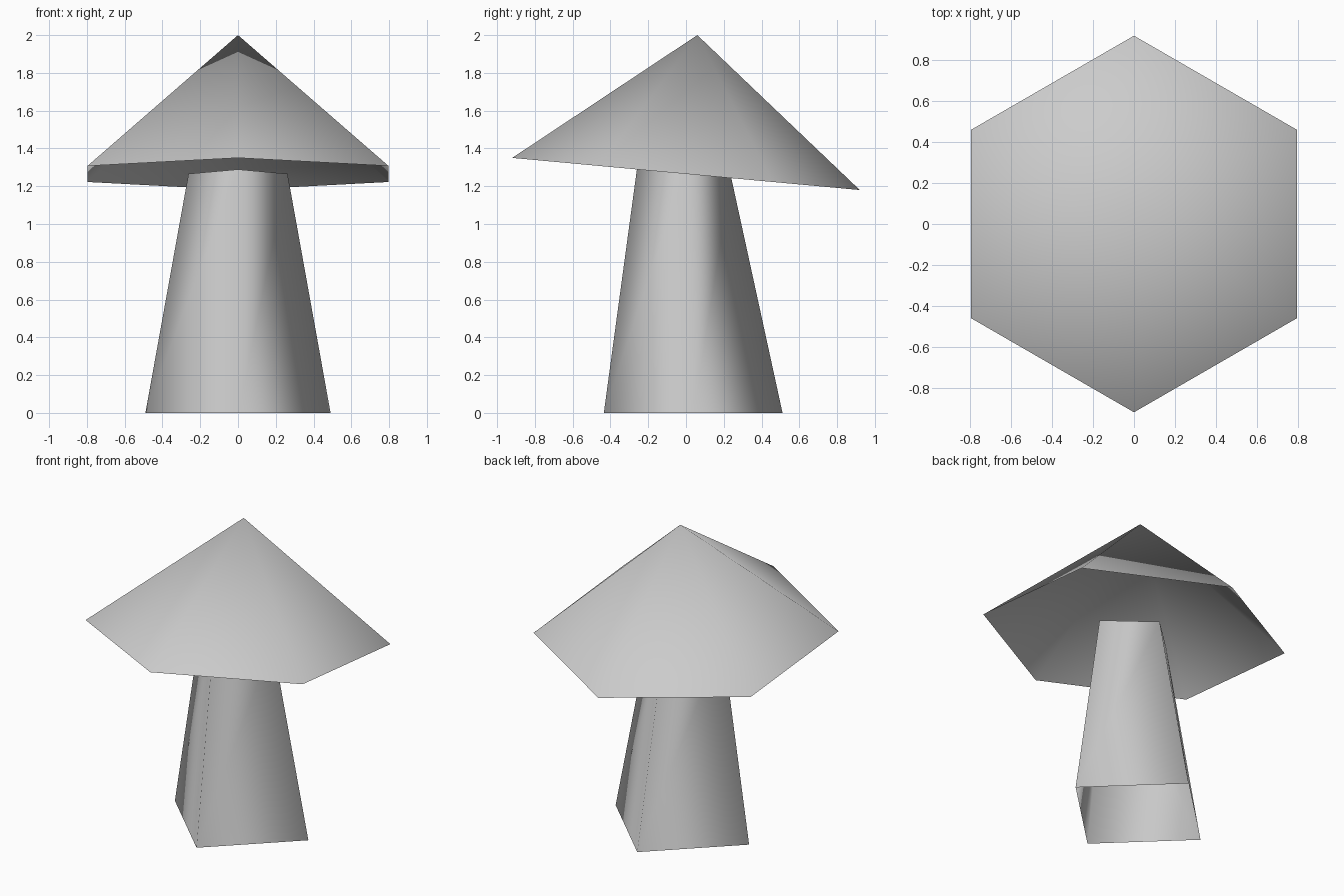
import bpy, bmesh, math

cube = bpy.data.objects.get("Cube")
if cube:
    bpy.data.objects.remove(cube, do_unlink=True)

TILT = -0.0924   # slope of the cap rim towards the back
RIM_Z = 1.265    # rim height on the centre line

grey = bpy.data.materials.new("plain_grey")
grey.use_nodes = True
colour = (0.6, 0.6, 0.6, 1)
grey.diffuse_color = colour
for node in grey.node_tree.nodes:
    if node.type == 'BSDF_PRINCIPLED':
        node.inputs["Base Color"].default_value = colour


def ring(bm, sides, rx, ry, cy, z, slope=0.0):
    """Ring of vertices with one corner at the front, on a sloped plane."""
    verts = []
    for i in range(sides):
        a = -math.pi / 2 + math.tau * i / sides
        y = cy + ry * math.sin(a)
        verts.append(bm.verts.new((rx * math.cos(a), y, z + slope * y)))
    return verts


def finish(bm, name):
    """Turn the bmesh into a fully smooth grey object."""
    mesh = bpy.data.meshes.new(name)
    for f in bm.faces:
        f.smooth = True
    bm.to_mesh(mesh)
    bm.free()
    mesh.materials.append(grey)
    obj = bpy.data.objects.new(name, mesh)
    bpy.context.collection.objects.link(obj)


# Cap: open six-sided cone with a tilted rim
bm = bmesh.new()
rim = ring(bm, 6, 0.92, 0.92, 0, RIM_Z, TILT)
apex = bm.verts.new((0, 0.06, 2))
for i, v in enumerate(rim):
    bm.faces.new((v, rim[(i + 1) % 6], apex))
finish(bm, "cap")

# Stem: open four-sided taper ending on the rim plane
bm = bmesh.new()
foot = ring(bm, 4, 0.49, 0.473, 0.038, 0)
neck = ring(bm, 4, 0.262, 0.25, -0.01, RIM_Z, TILT)
for i in range(4):
    j = (i + 1) % 4
    bm.faces.new((foot[i], foot[j], neck[j], neck[i]))
finish(bm, "stem")
